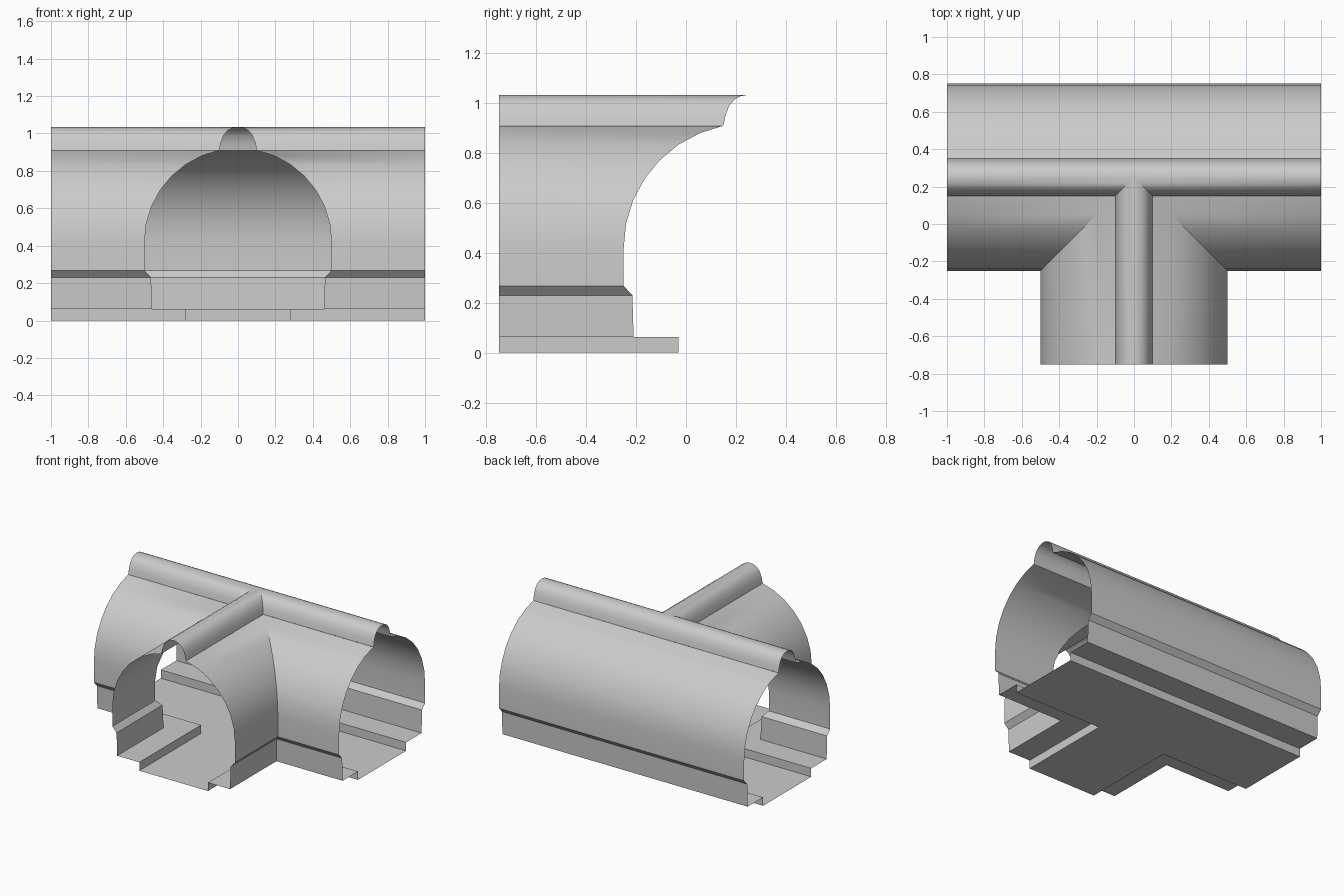
import bpy, bmesh
from math import sin, cos, radians

if "Cube" in bpy.data.objects:
    bpy.data.objects.remove(bpy.data.objects["Cube"])

grey = bpy.data.materials.new("light_grey")
colour = (0.6, 0.6, 0.6, 1)
grey.diffuse_color = colour
grey.use_nodes = True
grey.node_tree.nodes["Principled BSDF"].inputs["Base Color"].default_value = colour

AXIS_Y = 0.25      # centre line of the through tunnel
FRONT_Y = -0.75    # mouth of the side branch


def tee_shell(name, profile):
    """Sweep a half profile (offset, height) round the mitred tee, mirrored in x."""
    bm = bmesh.new()

    def sweep(path):
        rows = [[bm.verts.new((*p, z)) for p in path(w)] for w, z in profile]
        for low, high in zip(rows, rows[1:]):
            for k in range(len(low) - 1):
                bm.faces.new((low[k], high[k], high[k + 1], low[k + 1]))

    # Front side turns the corner into the branch, back side runs straight
    sweep(lambda w: [(1, AXIS_Y - w), (w, AXIS_Y - w), (w, FRONT_Y)])
    sweep(lambda w: [(0, AXIS_Y + w), (1, AXIS_Y + w)])
    bmesh.ops.remove_doubles(bm, verts=bm.verts, dist=0.0001)
    mesh = bpy.data.meshes.new(name)
    bm.to_mesh(mesh)
    bm.free()
    mesh.materials.append(grey)
    obj = bpy.data.objects.new(name, mesh)
    bpy.context.collection.objects.link(obj)
    mirror = obj.modifiers.new("mirror", 'MIRROR')
    mirror.use_axis[0] = True
    mirror.merge_threshold = 0.0001
    bpy.ops.object.select_all(action='DESELECT')
    obj.select_set(True)
    bpy.context.view_layer.objects.active = obj
    bpy.ops.object.shade_smooth_by_angle(angle=radians(30))


# Sunken floor channel with raised ledges
tee_shell("floor_channel", [(0, 0), (0.28, 0), (0.28, 0.062), (0.46, 0.062)])

# Low side walls with a flared lip
tee_shell("side_walls", [(0.46, 0.062), (0.465, 0.23), (0.5, 0.268)])

# Round vault above the lip
arc = [radians(78.46 * i / 7) for i in range(8)]
tee_shell("vault", [(0.5, 0.268)] + [(0.5 * cos(a), 0.42 + 0.5 * sin(a)) for a in arc])

# Small rounded ridge along the top
tee_shell("ridge_cap", [(0.1, 0.91), (0.092, 0.95), (0.077, 0.99), (0.055, 1.016),
                        (0.03, 1.029), (0, 1.034)])
